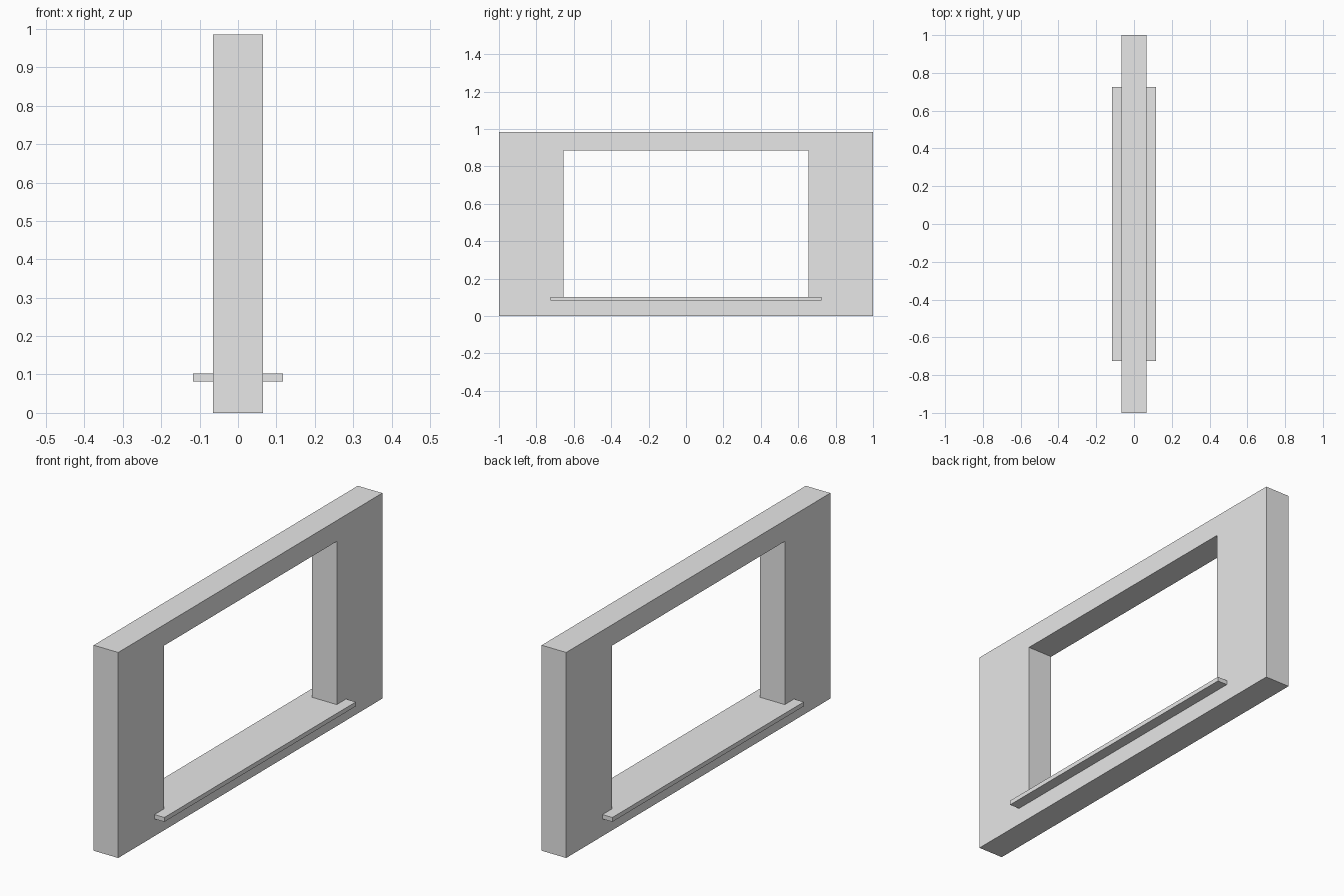
import bpy
import bmesh

cube = bpy.data.objects.get("Cube")
if cube:
    bpy.data.objects.remove(cube, do_unlink=True)

# Single flat grey
grey = bpy.data.materials.new("plain_grey")
grey.use_nodes = True
colour = (0.8, 0.8, 0.8, 1)
grey.diffuse_color = colour
grey.node_tree.nodes["Principled BSDF"].inputs["Base Color"].default_value = colour


def add_object(name, bm):
    bmesh.ops.recalc_face_normals(bm, faces=bm.faces)
    mesh = bpy.data.meshes.new(name)
    bm.to_mesh(mesh)
    bm.free()
    mesh.materials.append(grey)
    obj = bpy.data.objects.new(name, mesh)
    bpy.context.collection.objects.link(obj)
    return obj


def rectangle(half_width, bottom, top):
    return [(-half_width, bottom), (half_width, bottom),
            (half_width, top), (-half_width, top)]


# Wall frame: a rectangular ring pushed through the wall thickness
THICK = 0.065
bm = bmesh.new()
outer, inner = [
    [bm.verts.new((-THICK, y, z)) for y, z in rectangle(*size)]
    for size in ((1.0, 0.0, 0.985), (0.655, 0.09, 0.885))
]
faces = []
for i in range(4):
    j = (i + 1) % 4
    faces.append(bm.faces.new((outer[i], outer[j], inner[j], inner[i])))
result = bmesh.ops.extrude_face_region(bm, geom=faces, use_keep_orig=True)
moved = [v for v in result["geom"] if isinstance(v, bmesh.types.BMVert)]
bmesh.ops.translate(bm, verts=moved, vec=(2 * THICK, 0, 0))
add_object("wall_frame", bm)

# Sill: a thin board through the opening, overhanging both sides
bm = bmesh.new()
bmesh.ops.create_cube(bm, size=1)
bmesh.ops.scale(bm, verts=bm.verts, vec=(0.234, 1.45, 0.021))
bmesh.ops.translate(bm, verts=bm.verts, vec=(0, 0, 0.0925))
add_object("window_sill", bm)
